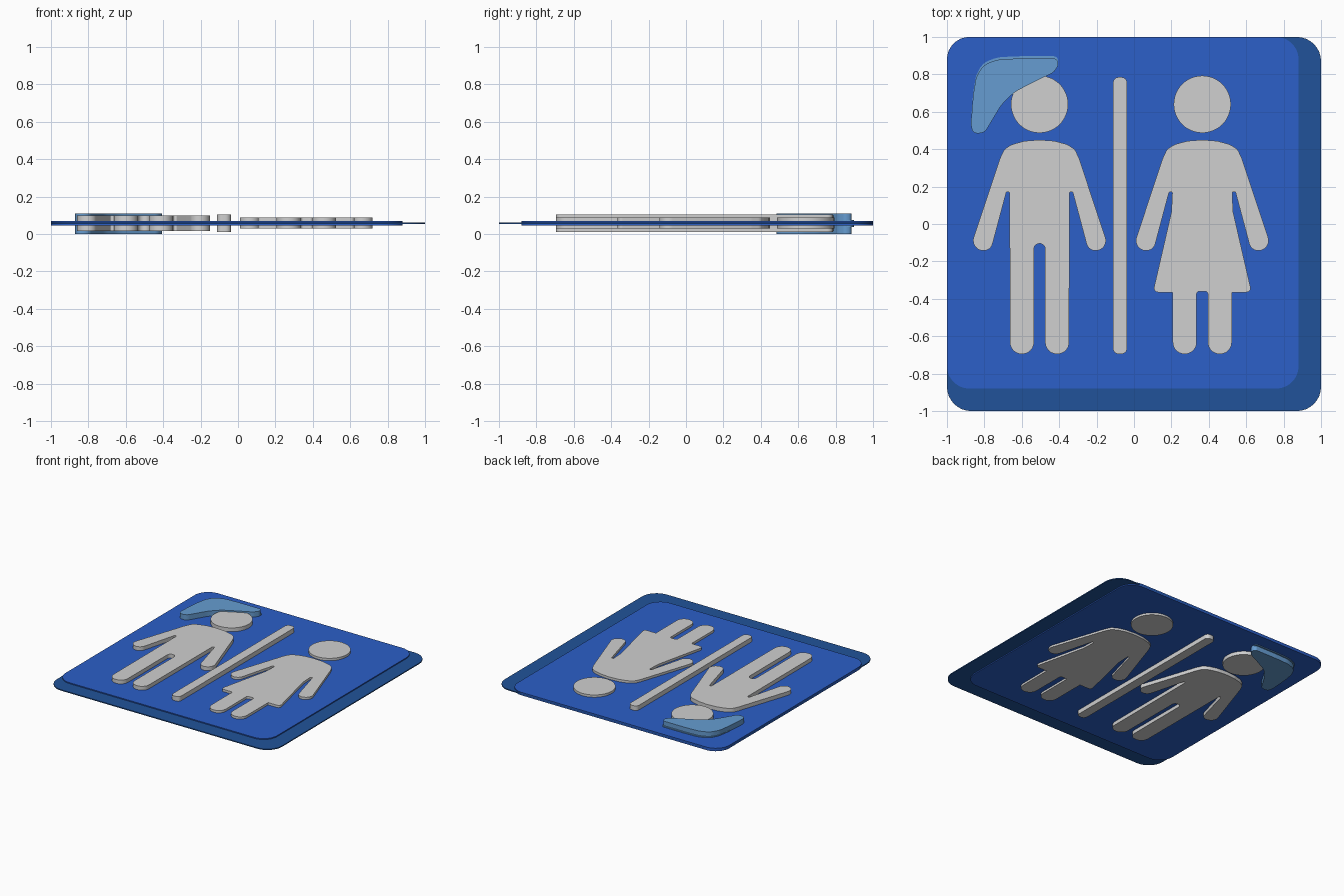
import bpy
import bmesh
import math
from mathutils import Vector

if "Cube" in bpy.data.objects:
    bpy.data.objects.remove(bpy.data.objects["Cube"], do_unlink=True)


def material(name, rgb):
    mat = bpy.data.materials.new(name)
    mat.use_nodes = True
    color = (*rgb, 1.0)
    mat.diffuse_color = color
    mat.node_tree.nodes["Principled BSDF"].inputs["Base Color"].default_value = color
    return mat


GREY = material("light grey", (0.63, 0.63, 0.63))
BLUE = material("bright blue", (0.025, 0.115, 0.58))
NAVY = material("dark blue", (0.015, 0.086, 0.32))
SKY = material("sky blue", (0.133, 0.335, 0.64))


def fillet(points, steps=8):
    """Round the corners of a closed outline of (x, y, radius)."""
    outline = []
    count = len(points)
    for i, (x, y, radius) in enumerate(points):
        corner = Vector((x, y))
        before = Vector(points[i - 1][:2]) - corner
        after = Vector(points[(i + 1) % count][:2]) - corner
        half = before.angle(after) / 2
        if radius == 0 or half > 1.56:
            outline.append(corner)
            continue
        reach = min(radius / math.tan(half), 0.49 * before.length, 0.49 * after.length)
        radius = reach * math.tan(half)
        start = corner + before.normalized() * reach
        end = corner + after.normalized() * reach
        bisector = (before.normalized() + after.normalized()).normalized()
        centre = corner + bisector * (radius / math.sin(half))
        a, b = start - centre, end - centre
        sweep = math.pi - 2 * half
        for k in range(steps + 1):
            t = k / steps
            outline.append(centre + (a * math.sin((1 - t) * sweep)
                                     + b * math.sin(t * sweep)) / math.sin(sweep))
    return outline


def slab(name, outline, low, high, mat):
    """Extrude a flat outline between two heights."""
    bm = bmesh.new()
    face = bm.faces.new([bm.verts.new((p[0], p[1], low)) for p in outline])
    top = bmesh.ops.extrude_face_region(bm, geom=[face])["geom"]
    moved = [g for g in top if isinstance(g, bmesh.types.BMVert)]
    bmesh.ops.translate(bm, verts=moved, vec=(0, 0, high - low))
    bmesh.ops.recalc_face_normals(bm, faces=bm.faces)
    mesh = bpy.data.meshes.new(name)
    bm.to_mesh(mesh)
    bm.free()
    mesh.materials.append(mat)
    obj = bpy.data.objects.new(name, mesh)
    bpy.context.collection.objects.link(obj)
    bpy.ops.object.select_all(action="DESELECT")
    obj.select_set(True)
    bpy.context.view_layer.objects.active = obj
    bpy.ops.object.shade_smooth_by_angle(angle=math.radians(40))
    return obj


def rounded_box(x0, x1, y0, y1, r):
    return fillet([(x0, y0, r), (x1, y0, r), (x1, y1, r), (x0, y1, r)])


def disc(x, y, r, sides=48):
    return [(x + r * math.cos(math.tau * i / sides),
             y + r * math.sin(math.tau * i / sides)) for i in range(sides)]


def mirrored(half, x):
    """Complete a half outline across its own centre line and move it to x."""
    other = [(-px, py, r) for px, py, r in reversed(half) if px > 0]
    return fillet([(x + px, py, r) for px, py, r in half + other])


# Sign plate: thin backing and a thicker, offset panel
slab("backing_plate", rounded_box(-1, 1, -1, 1, 0.13), 0.052, 0.060, NAVY)
slab("front_panel", rounded_box(-1, 0.88, -0.88, 1, 0.12), 0.044, 0.068, BLUE)

# Shared shoulder, arm and hand
arm = [(0, 0.45, 0), (0.08, 0.444, 0.1), (0.15, 0.425, 0.1), (0.19, 0.398, 0.05),
       (0.212, 0.35, 0.05), (0.369, -0.122, 0.054), (0.265, -0.158, 0.054),
       (0.177, 0.172, 0.008), (0.16, 0.172, 0.008)]
foot = [(0.158, -0.695, 0.062), (0.03, -0.695, 0.062)]

# Trousered figure
man = arm + foot + [(0.03, -0.105, 0.029)]
slab("man_body", mirrored(man, -0.505), 0.016, 0.099, GREY)
slab("man_head", disc(-0.505, 0.64, 0.153), 0.016, 0.099, GREY)

# Skirted figure
skirt = [(0.165, 0.065, 0.05), (0.264, -0.365, 0.022), (0.158, -0.365, 0)]
woman = arm + skirt + foot + [(0.03, -0.36, 0.015)]
slab("woman_body", mirrored(woman, 0.365), 0.028, 0.087, GREY)
slab("woman_head", disc(0.365, 0.64, 0.153), 0.028, 0.087, GREY)

# Divider bar
slab("divider_bar", rounded_box(-0.112, -0.037, -0.695, 0.785, 0.03), 0.010, 0.105, GREY)

# Curved cap over the corner, with a thin rim behind it
cap = [(-0.862, 0.485, 0.03), (-0.80, 0.485, 0.05), (-0.755, 0.56, 0.2),
       (-0.71, 0.635, 0.2), (-0.64, 0.705, 0.2), (-0.53, 0.762, 0.2),
       (-0.43, 0.81, 0.06), (-0.403, 0.85, 0.03), (-0.412, 0.885, 0.025),
       (-0.61, 0.885, 0.3), (-0.73, 0.88, 0.2), (-0.81, 0.848, 0.1),
       (-0.845, 0.78, 0.1), (-0.86, 0.69, 0.3), (-0.872, 0.53, 0.1)]
slab("cap", fillet(cap), 0.0, 0.110, SKY)
rim = [(x, y + 0.012, r) for x, y, r in cap]
slab("cap_rim", fillet(rim), 0.038, 0.074, SKY)
